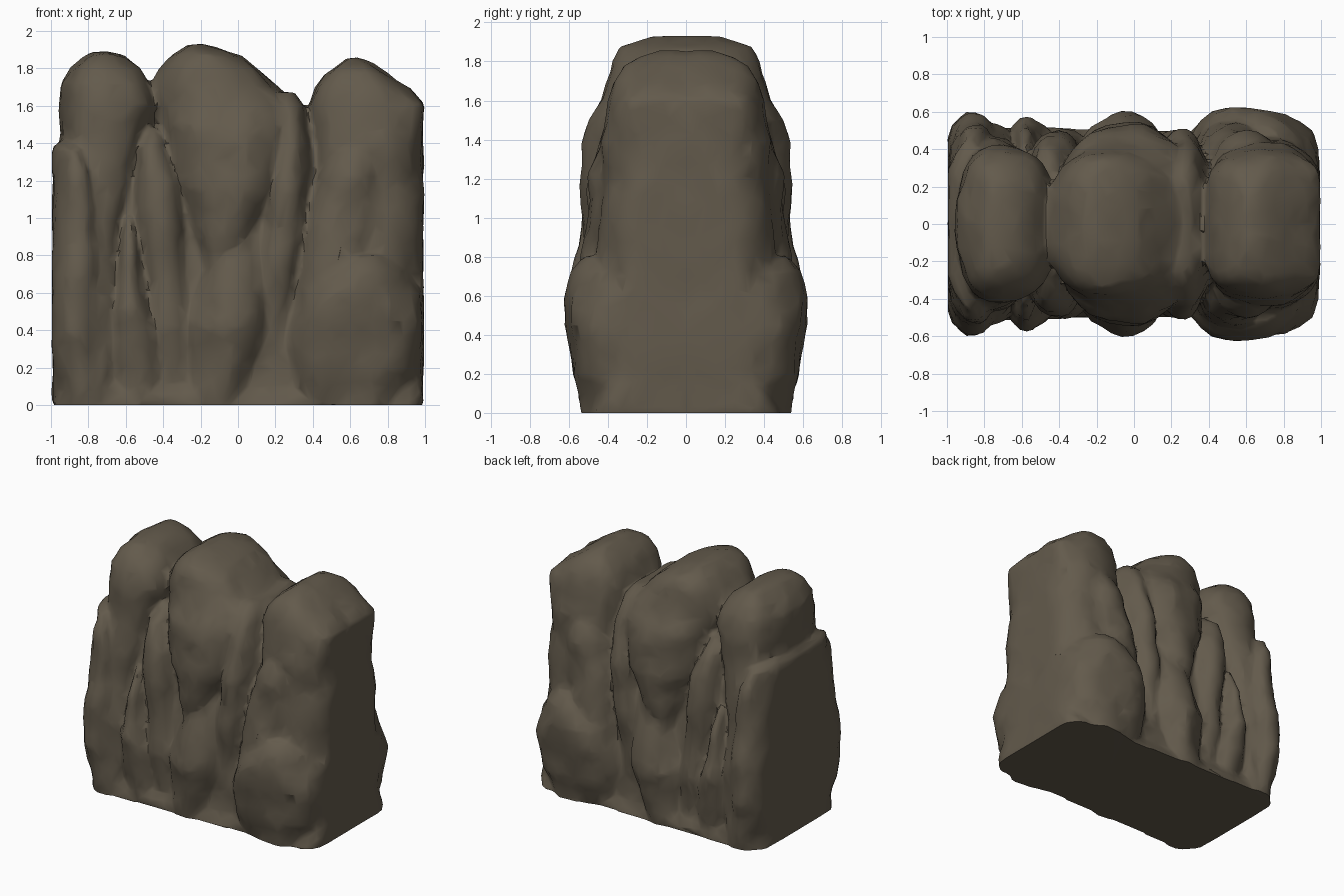
import bpy, bmesh, math
from mathutils import Vector, noise

if "Cube" in bpy.data.objects:
    bpy.data.objects.remove(bpy.data.objects["Cube"])

rock = bpy.data.materials.new("brown grey stone")
rock.diffuse_color = (0.125, 0.103, 0.072, 1)
rock.use_nodes = True
rock.node_tree.nodes["Principled BSDF"].inputs["Base Color"].default_value = rock.diffuse_color
SEG = 32
parts = []


def interp(rings, z):
    """Blend ring values (x0, x1, depth) at height z."""
    for a, b in zip(rings, rings[1:]):
        if z <= b[0]:
            t = (z - a[0]) / (b[0] - a[0])
            return [p + (q - p) * t for p, q in zip(a[1:], b[1:])]
    return rings[-1][1:]


def boulder(name, rings, power=2.6, rough=0.03, seed=0.0):
    """Loft of rounded sections (z, left, right, half depth), alike front and back."""
    bm = bmesh.new()
    zs = []
    for a, b in zip(rings, rings[1:]):
        n = max(1, round((b[0] - a[0]) / 0.08))
        zs += [a[0] + (b[0] - a[0]) * i / n for i in range(n)]
    zs.append(rings[-1][0])
    loops = []
    for z in zs:
        x0, x1, d = interp(rings, z)
        cx, rx = (x0 + x1) / 2, (x1 - x0) / 2
        loop = []
        for i in range(SEG):
            a = 2 * math.pi * i / SEG
            c, s = math.cos(a), math.sin(a)
            x = cx + rx * math.copysign(abs(c) ** (2 / power), c)
            y = d * math.copysign(abs(s) ** (2 / power), s)
            # lumps repeat on both sides of the wall
            p = Vector((x * 3.5 + seed, abs(y) * 3.5, z * 2.5))
            k = noise.noise(p) * rough * 1.4 + noise.noise(p * 2.3) * rough * 0.6
            x += c * k
            y += s * k
            loop.append(bm.verts.new((max(-0.99, min(0.99, x)), y, z)))
        loops.append(loop)
    for lo, hi in zip(loops, loops[1:]):
        for i in range(SEG):
            j = (i + 1) % SEG
            bm.faces.new((lo[i], lo[j], hi[j], hi[i]))
    bm.faces.new(loops[0][::-1])
    bm.faces.new(loops[-1])
    me = bpy.data.meshes.new(name)
    bm.to_mesh(me)
    bm.free()
    ob = bpy.data.objects.new(name, me)
    bpy.context.collection.objects.link(ob)
    me.materials.append(rock)
    parts.append(ob)


# solid middle of the wall and its ragged foot
boulder("wall_core", [(0, -1, 1, .46), (.5, -.99, .99, .42),
                      (1.1, -.96, .98, .36), (1.4, -.9, .95, .26)], 7, .02, 9)
boulder("wall_foot", [(0, -1, 1, .52), (.06, -1, 1, .49), (.16, -1, 1, .43)], 8, .04, 11)

# left stack
boulder("left_column", [(0, -1, -.6, .52), (.5, -1, -.6, .52), (.9, -1, -.61, .48), (1.2, -.97, -.54, .45),
                        (1.4, -.96, -.47, .43), (1.6, -.95, -.43, .41), (1.72, -.93, -.47, .38),
                        (1.8, -.88, -.52, .32), (1.86, -.82, -.6, .24), (1.885, -.79, -.68, .15)], 2.8, .025, 1)
boulder("left_shoulder", [(0, -1.02, -.66, .53), (.4, -1.03, -.66, .6), (.7, -1.02, -.68, .58),
                          (1, -1.01, -.7, .55), (1.25, -1, -.72, .53), (1.37, -1, -.76, .48),
                          (1.4, -.97, -.8, .4)], 2.4, .03, 2)
boulder("left_buttress", [(0, -.74, -.32, .51), (.2, -.74, -.35, .54), (.5, -.72, -.43, .56),
                          (.8, -.68, -.48, .52), (1.0, -.64, -.53, .43)], 2.2, .03, 3)
boulder("left_gap_rock", [(0, -.52, -.15, .46), (.5, -.54, -.2, .49), (.9, -.58, -.22, .49),
                          (1.2, -.59, -.26, .47), (1.38, -.57, -.34, .4), (1.48, -.52, -.38, .28)], 2.3, .02, 4)

# middle stack: tapering crown over a bulging root
boulder("middle_crown", [(.45, -.2, .02, .4), (.7, -.24, .08, .48), (.9, -.3, .17, .515), (1.15, -.38, .27, .54),
                         (1.38, -.43, .34, .535), (1.5, -.46, .34, .49), (1.6, -.48, .33, .43),
                         (1.7, -.47, .23, .4), (1.8, -.42, .13, .36),
                         (1.87, -.36, .02, .31), (1.93, -.27, -.2, .18)], 2.4, .025, 5)
boulder("middle_root", [(0, -.38, .14, .52), (.2, -.35, .16, .56), (.42, -.34, .2, .615),
                        (.6, -.3, .22, .58), (.8, -.26, .26, .5), (1, -.2, .28, .43)], 2.2, .025, 15)
boulder("middle_shoulder", [(0, -.02, .3, .42), (.5, .02, .34, .46), (.9, .08, .4, .5), (1.2, .12, .42, .49),
                            (1.38, .14, .42, .45), (1.5, .14, .4, .4), (1.6, .14, .37, .34),
                            (1.67, .18, .31, .25)], 2.4, .02, 6)

# right stack
boulder("right_column", [(0, .3, 1.02, .5), (.6, .3, 1.02, .47), (1, .34, 1, .43),
                         (1.2, .36, 1, .42), (1.4, .37, 1.01, .44), (1.6, .38, 1, .41),
                         (1.7, .42, .89, .37), (1.77, .46, .8, .31), (1.82, .52, .72, .24),
                         (1.85, .57, .64, .15)], 3, .025, 7)
boulder("right_shoulder", [(0, .24, .72, .5), (.5, .24, .76, .52), (.8, .28, .8, .53), (1.05, .33, .84, .52),
                           (1.22, .37, .84, .49), (1.36, .42, .8, .43)], 2.3, .03, 8)
boulder("right_buttress", [(0, .15, 1.04, .53), (.2, .18, 1.04, .59), (.45, .2, 1.03, .625),
                           (.6, .24, 1.01, .6), (.72, .34, .97, .56), (.8, .45, .85, .5)], 2.5, .035, 10)

# weld all boulders into one weathered rock skin
bpy.ops.object.select_all(action='DESELECT')
for ob in parts:
    ob.select_set(True)
bpy.context.view_layer.objects.active = parts[0]
bpy.ops.object.join()
wall = bpy.context.view_layer.objects.active
wall.name = "rock_wall"
weld = wall.modifiers.new("weld", 'REMESH')
weld.mode = 'VOXEL'
weld.voxel_size = 0.016
bpy.ops.object.modifier_apply(modifier="weld")

# chipped surface, same on both sides, with flat foot and ends
me = wall.data
normals = [v.normal.copy() for v in me.vertices]
for v, n in zip(me.vertices, normals):
    p = Vector((v.co.x, abs(v.co.y), v.co.z))
    if v.co.z > 0.02:
        v.co += n * (noise.noise(p * 4) * .018 + noise.noise(p * 9) * .007)
        v.co.x = max(-.995, min(.995, v.co.x))
    else:
        v.co.z = 0
facets = wall.modifiers.new("facets", 'DECIMATE')
facets.ratio = 0.05
bpy.ops.object.modifier_apply(modifier="facets")
me.materials.clear()
me.materials.append(rock)
bpy.ops.object.shade_smooth_by_angle(angle=math.radians(50))
